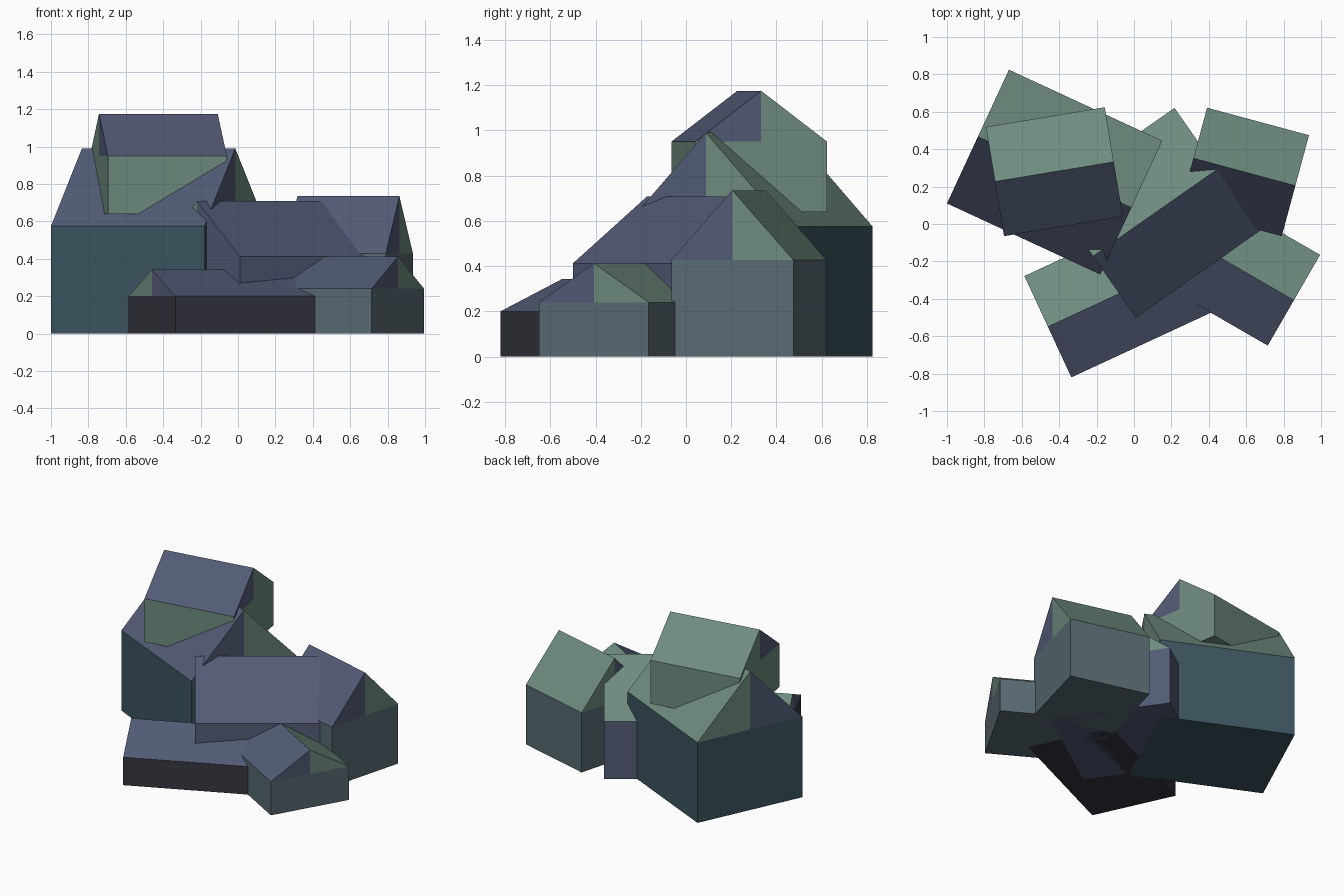
import bpy, bmesh
from mathutils import Vector

if "Cube" in bpy.data.objects:
    bpy.data.objects.remove(bpy.data.objects["Cube"])


def material(name, rgb):
    m = bpy.data.materials.new(name)
    m.diffuse_color = (*rgb, 1)
    m.use_nodes = True
    m.node_tree.nodes["Principled BSDF"].inputs["Base Color"].default_value = m.diffuse_color
    return m


blue = material("roof_blue", (0.085, 0.105, 0.18))
green = material("roof_green", (0.155, 0.26, 0.21))
teal = material("wall_teal", (0.045, 0.09, 0.115))
slate = material("wall_slate", (0.10, 0.145, 0.17))
charcoal = material("wall_charcoal", (0.035, 0.035, 0.05))


def house(name, front_left, front_right, depth, base, eave, ridge, wall):
    """Gabled house: front half of roof blue, back half green, split gables."""
    a, b = Vector(front_left), Vector(front_right)
    along = (b - a).normalized()
    back = Vector((-along.y, along.x)) * depth
    # cross-section: fraction of depth, height
    section = [(0, base), (0, eave), (0.5, ridge), (1, eave), (1, base), (0.5, eave)]
    bm = bmesh.new()
    ends = []
    for corner in (a, b):
        ends.append([bm.verts.new((*(corner + back * f), z)) for f, z in section])
    p, q = ends
    # long faces: front wall, two slopes, back wall, floor
    for i, slot in enumerate((0, 1, 2, 0, 0)):
        j = (i + 1) % 5
        bm.faces.new((p[i], p[j], q[j], q[i])).material_index = slot
    # end walls and half gables
    for e in ends:
        for ids, slot in (((0, 1, 5, 3, 4), 0), ((1, 2, 5), 1), ((5, 2, 3), 2)):
            bm.faces.new([e[i] for i in ids]).material_index = slot
    bmesh.ops.recalc_face_normals(bm, faces=bm.faces)
    mesh = bpy.data.meshes.new(name)
    bm.to_mesh(mesh)
    bm.free()
    for m in (wall, blue, green):
        mesh.materials.append(m)
    bpy.context.collection.objects.link(bpy.data.objects.new(name, mesh))


# Large house and the raised block set into its roof
house("large_house", (-1.0, 0.11), (-0.18, -0.27), 0.788, 0, 0.575, 0.99, teal)
house("upper_block", (-0.695, -0.065), (-0.06, 0.04), 0.592, 0.64, 0.95, 1.175, green)
# Central house
house("central_house", (0.01, -0.50), (0.675, -0.035), 0.80, 0, 0.412, 0.708, blue)
# Low front house
house("low_front_house", (-0.335, -0.82), (0.55, -0.41), 0.597, 0, 0.20, 0.342, charcoal)
# Back right house
house("back_right_house", (0.245, 0.082), (0.79, -0.065), 0.559, 0, 0.427, 0.735, slate)
# Small front right house
house("small_right_house", (0.178, -0.34), (0.715, -0.65), 0.56, 0, 0.24, 0.412, slate)
